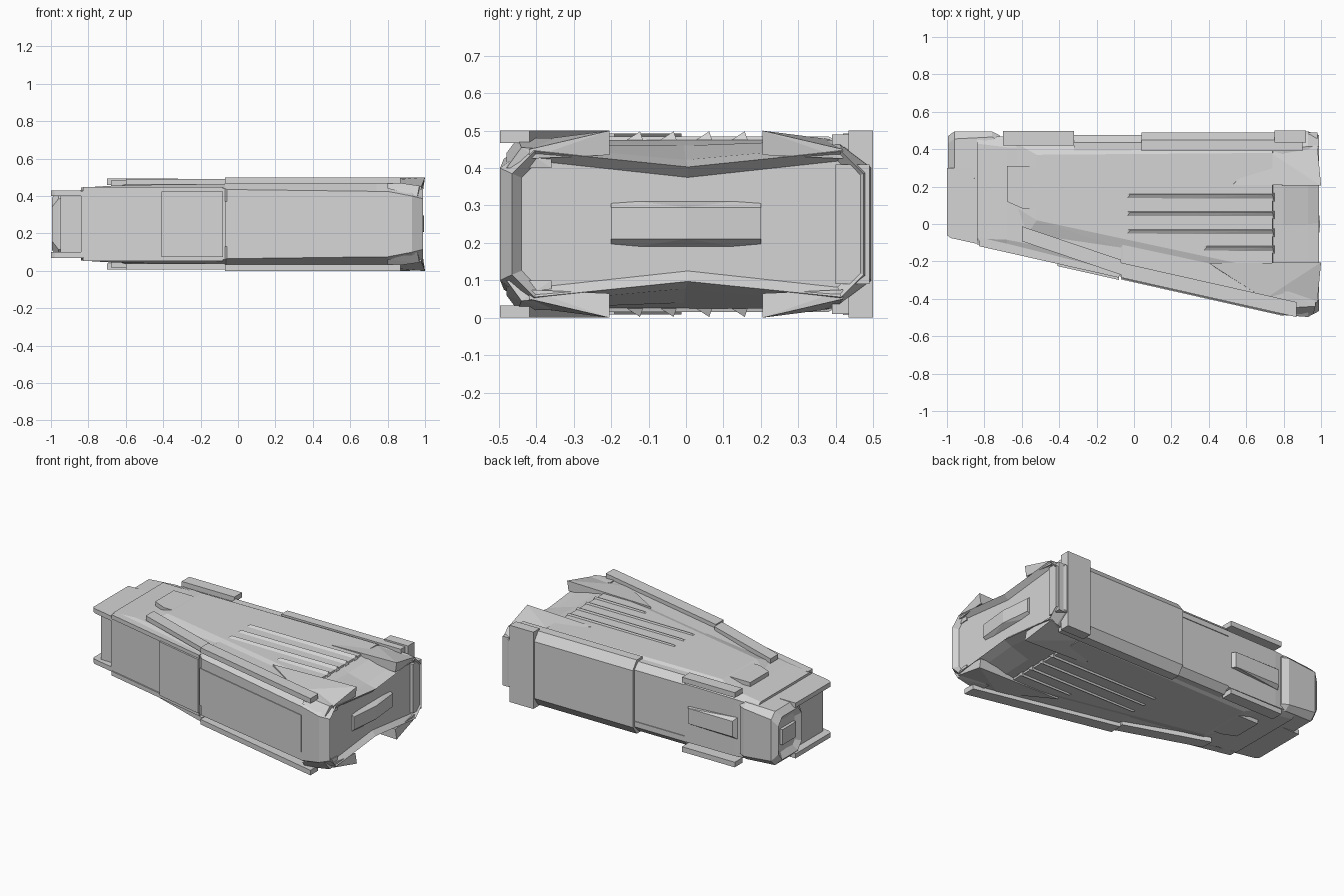
import bpy
import bmesh

if "Cube" in bpy.data.objects:
    bpy.data.objects.remove(bpy.data.objects["Cube"], do_unlink=True)

grey = bpy.data.materials.new("light_grey")
grey.use_nodes = True
COLOUR = (0.66, 0.66, 0.66, 1)
grey.diffuse_color = COLOUR
grey.node_tree.nodes["Principled BSDF"].inputs["Base Color"].default_value = COLOUR

MID = 0.25  # height of the plane of symmetry


def finish(name, bm):
    bmesh.ops.recalc_face_normals(bm, faces=bm.faces)
    mesh = bpy.data.meshes.new(name)
    bm.to_mesh(mesh)
    bm.free()
    mesh.materials.append(grey)
    obj = bpy.data.objects.new(name, mesh)
    bpy.context.collection.objects.link(obj)
    return obj


def hull(name, points, both=True):
    """Convex block, optionally repeated on the underside."""
    bm = bmesh.new()
    for flip in ((False, True) if both else (False,)):
        verts = [bm.verts.new((x, y, 2 * MID - z if flip else z)) for x, y, z in points]
        bmesh.ops.convex_hull(bm, input=verts)
    bmesh.ops.dissolve_limit(bm, angle_limit=0.01, verts=bm.verts, edges=bm.edges)
    return finish(name, bm)


def prism(name, outline, z0, z1, both=True):
    return hull(name, [(x, y, z) for x, y in outline for z in (z0, z1)], both)


def box(name, x0, x1, y0, y1, z0, z1, both=True):
    return prism(name, [(x0, y0), (x1, y0), (x1, y1), (x0, y1)], z0, z1, both)


def loft(name, sections, inset, depth, end):
    """Chamfered rings along x: (x, front, back, half height, chamfer y, chamfer z, dip)."""
    bm = bmesh.new()
    rings = []
    for x, a, b, h, cy, cz, dip in sections:
        half = [(a, cz - h), (a + cy, -h), ((a + b) / 2, dip - h), (b - cy, -h), (b, cz - h)]
        ring = half + [(y, -z) for y, z in reversed(half)]
        rings.append([bm.verts.new((x, y, MID + z)) for y, z in ring])
    for r, s in zip(rings, rings[1:]):
        for i in range(len(r)):
            j = (i + 1) % len(r)
            bm.faces.new((r[i], r[j], s[j], s[i]))
    caps = [bm.faces.new(rings[0]), bm.faces.new(rings[-1])]
    bmesh.ops.recalc_face_normals(bm, faces=bm.faces)
    # Sunken end panel inside a bevelled rim
    bmesh.ops.inset_region(bm, faces=[caps[end]], thickness=inset)
    for v in caps[end].verts:
        v.co.x += -depth if end else depth
    return finish(name, bm)


def front(x):
    """Front edge of the tapered plan."""
    return -0.297 - 0.225 * x


def edge_strip(name, x0, x1, out0, out1, width, z0, z1, both=True):
    prism(name, [(x0, front(x0) - out0), (x1, front(x1) - out1),
                 (x1, front(x1) + width - out1), (x0, front(x0) + width - out0)], z0, z1, both)


# Main tapered body with its sunken wide end
loft("main_body", [
    (-0.84, front(-0.84), 0.46, 0.195, 0.03, 0.02, 0),
    (-0.68, front(-0.68), 0.47, 0.205, 0.06, 0.02, 0),
    (-0.07, front(-0.07), 0.47, 0.22, 0.08, 0.03, 0),
    (-0.06, front(-0.06) - 0.01, 0.47, 0.225, 0.08, 0.04, 0),
    (0.74, -0.474, 0.475, 0.225, 0.08, 0.05, 0),
    (0.80, -0.487, 0.477, 0.225, 0.08, 0.05, 0.015),
    (0.93, -0.497, 0.495, 0.21, 0.08, 0.06, 0.038),
    (0.99, -0.465, 0.475, 0.195, 0.06, 0.06, 0.042),
], 0.028, 0.03, 1)

# Narrow neck between the overhanging plates of the small end
box("neck", -0.95, -0.8, -0.055, 0.4, 0.09, 0.41, False)
prism("neck_plate", [(-1, -0.06), (-0.98, -0.075), (-0.82, -0.11), (-0.7, -0.1),
                     (-0.7, 0.3), (-1, 0.3)], 0.4, 0.43)

# Small end cap
loft("small_end_cap", [
    (-0.995, 0.23, 0.47, 0.14, 0.04, 0.05, 0),
    (-0.96, 0.21, 0.495, 0.175, 0.04, 0.04, 0),
    (-0.76, 0.21, 0.495, 0.185, 0.03, 0.03, 0),
    (-0.72, 0.21, 0.475, 0.185, 0.03, 0.03, 0),
], 0.04, 0.025, 0)
box("small_end_port", -0.99, -0.95, 0.28, 0.42, 0.2, 0.3, False)

# Wide end port with a swollen middle
hull("wide_end_port", [(x, y, z) for y in (-0.2, 0, 0.2) for x, z in
     ((0.94, 0.18), (0.94, 0.32), (0.975 if y else 0.995, 0.21),
      (0.975 if y else 0.995, 0.295))], False)

# Raised decks, repeated underneath
deck_base = [(-0.68, 0.46), (-0.68, 0.12), (-0.6, -0.1), (0.75, -0.4), (0.75, 0.46)]
deck_top = [(-0.52, 0.37), (-0.52, 0.02), (0.74, -0.25), (0.74, 0.38)]
hull("deck", [(x, y, 0.44) for x, y in deck_base] + [(x, y, 0.485) for x, y in deck_top])
prism("deck_nose", [(-0.68, 0.31), (-0.68, 0.12), (-0.59, 0.08), (-0.5, 0.08),
                    (-0.5, 0.31)], 0.44, 0.482)

# Wings on both sides of the sunken ramp at the wide end
for name, side, start in (("back_wing", 1, 0.53), ("front_wing", -1, 0.4)):
    hull(name, [(x, side * y, z) for x, y, z in (
        (start, 0.21, 0.46), (start, 0.21, 0.487), (1, 0.205, 0.5), (0.99, 0.205, 0.435),
        (0.98, 0.42, 0.425), (0.98, 0.42, 0.45), (0.7, 0.4, 0.475), (0.6, 0.34, 0.45))])

# Grip ridges
for i, y in enumerate((0.145, 0.05, -0.045, -0.135)):
    x0 = 0.36 if i == 3 else -0.05
    hull(f"grip_ridge_{i + 1}", [(x, y + dy, 0.475) for x in (x0, 0.75) for dy in (-0.024, 0.02)]
         + [(x0 + 0.03, y + 0.012, 0.495), (0.74, y + 0.012, 0.498)])

# Thin strips along the sloping front edge
edge_strip("front_lip", -0.83, -0.08, 0.008, 0.008, 0.05, 0.42, 0.448)
edge_strip("front_strip_narrow", -0.6, -0.07, -0.07, -0.01, 0.08, 0.462, 0.492)
edge_strip("front_strip_wide", -0.07, 0.87, 0.005, 0.005, 0.08, 0.467, 0.5)
hull("front_corner_block", [(0.8, -0.48, 0.44), (0.96, -0.48, 0.4), (0.8, -0.36, 0.44),
                            (0.97, -0.36, 0.4), (0.8, -0.45, 0.48), (0.97, -0.44, 0.455),
                            (0.8, -0.36, 0.48), (0.97, -0.36, 0.45)])

# Front face panels
edge_strip("front_panel", -0.41, -0.08, 0.02, 0.02, 0.07, 0.075, 0.425, False)
edge_strip("front_fairing", -0.07, 0.8, 0.015, 0.015, 0.065, 0.13, 0.37, False)

# Back face panels with bevelled top and bottom edges
box("back_panel", 0.04, 0.98, 0.4, 0.49, 0.09, 0.41, False)
for name, x0, x1, y, top in (("back_bevel_long", 0.04, 0.9, 0.49, 0.49),
                             ("back_bevel_middle", -0.32, 0.04, 0.475, 0.475)):
    hull(name, [(x, y - d, z) for x in (x0, x1)
                for d, z in ((0, 0.4), (0, 0.435), (0.04, top), (0.1, top), (0.1, 0.4))])
box("back_edge_short", -0.7, -0.32, 0.42, 0.498, 0.46, 0.493)

# Square pillar across the back face near the wide end
box("back_pillar", 0.75, 0.92, 0.435, 0.5, 0, 0.5, False)

# Latch on the back face
hull("latch", [(x, y, z) for x, y, d in ((-0.7, 0.47, 0.07), (-0.68, 0.495, 0.05),
     (-0.5, 0.485, 0.03), (-0.36, 0.495, 0.05), (-0.34, 0.46, 0.05))
     for z in (MID - d, MID + d)], False)
